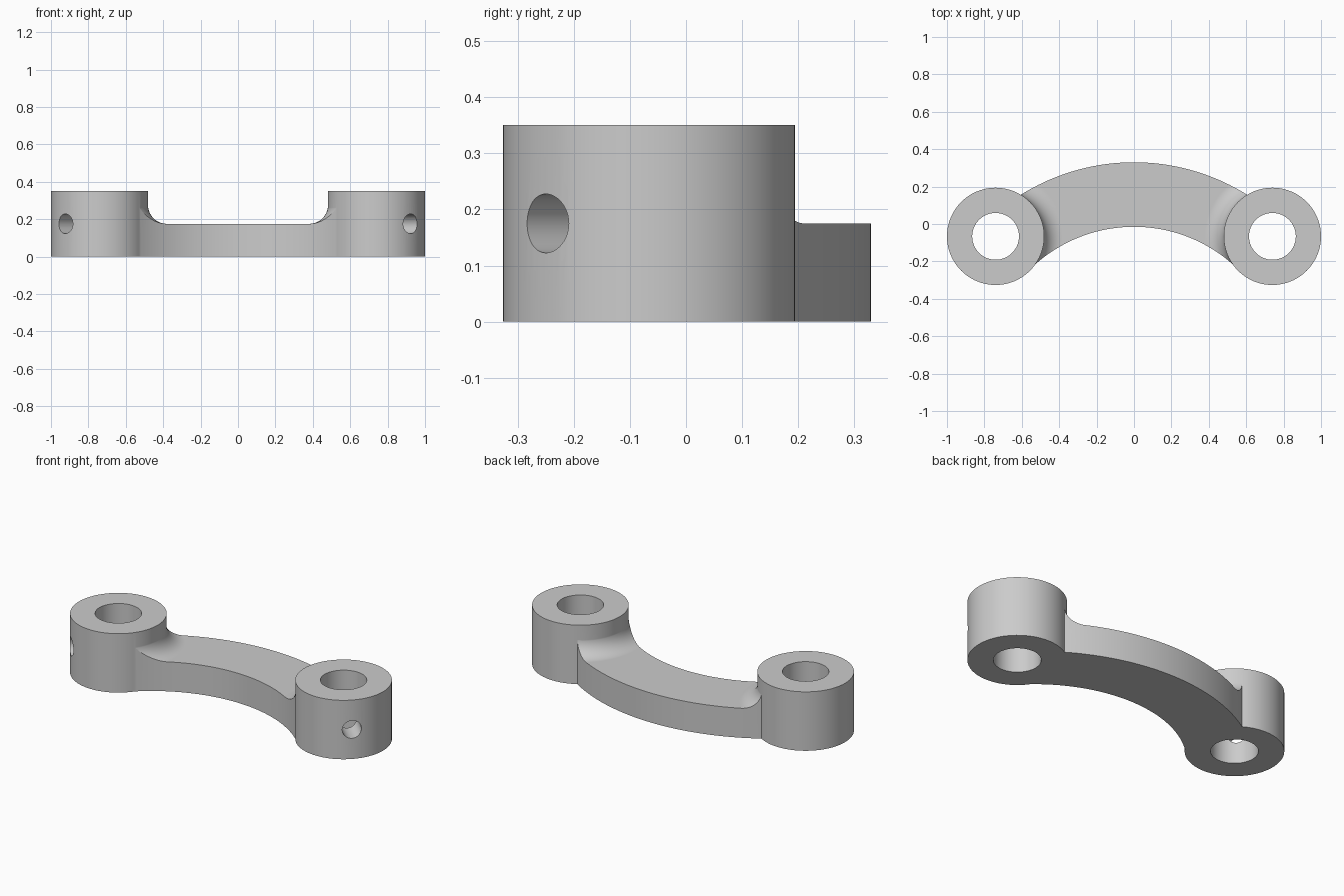
import bpy, bmesh, math
from mathutils import Vector, Matrix

cube = bpy.data.objects.get("Cube")
if cube:
    bpy.data.objects.remove(cube, do_unlink=True)

HUB_X, HUB_Y, HUB_R, HUB_H = 0.74, -0.066, 0.26, 0.35
BORE_R, SCREW_R = 0.125, 0.0525
ARM_Y, ARM_IN, ARM_OUT, ARM_H = -0.81, 0.795, 1.14, 0.175
FILLET = 0.1
SEG = 96

steel = bpy.data.materials.new("grey metal")
steel.use_nodes = True
grey = (0.6, 0.6, 0.6, 1)
steel.diffuse_color = grey
steel.node_tree.nodes["Principled BSDF"].inputs["Base Color"].default_value = grey


def finish(name, bm):
    bmesh.ops.recalc_face_normals(bm, faces=bm.faces)
    mesh = bpy.data.meshes.new(name)
    bm.to_mesh(mesh)
    bm.free()
    mesh.materials.append(steel)
    obj = bpy.data.objects.new(name, mesh)
    bpy.context.collection.objects.link(obj)
    return obj


def cylinder(name, radius, depth, matrix, segments=SEG):
    bm = bmesh.new()
    bmesh.ops.create_cone(bm, cap_ends=True, segments=segments, radius1=radius,
                          radius2=radius, depth=depth, matrix=matrix)
    return finish(name, bm)


def prism(name, outline, z0, z1):
    bm = bmesh.new()
    face = bm.faces.new([bm.verts.new((x, y, z0)) for x, y in outline])
    top = bmesh.ops.extrude_face_region(bm, geom=[face])["geom"]
    bmesh.ops.translate(bm, vec=(0, 0, z1 - z0),
                        verts=[v for v in top if isinstance(v, bmesh.types.BMVert)])
    return finish(name, bm)


def lathe(name, profile, centre):
    bm = bmesh.new()
    verts = [bm.verts.new((r, 0, z)) for r, z in profile]
    edges = [bm.edges.new(pair) for pair in zip(verts, verts[1:])]
    bmesh.ops.spin(bm, geom=verts + edges, cent=(0, 0, 0), axis=(0, 0, 1),
                   angle=math.tau, steps=SEG)
    bmesh.ops.remove_doubles(bm, verts=bm.verts, dist=1e-5)
    bmesh.ops.translate(bm, vec=centre, verts=bm.verts)
    return finish(name, bm)


def combine(target, tool, operation):
    mod = target.modifiers.new(tool.name, "BOOLEAN")
    mod.operation, mod.solver, mod.object = operation, "EXACT", tool
    bpy.context.view_layer.objects.active = target
    bpy.ops.object.modifier_apply(modifier=mod.name)
    bpy.data.objects.remove(tool, do_unlink=True)


def arc(radius, start, end, steps=64):
    for i in range(steps + 1):
        a = math.radians(start + (end - start) * i / steps)
        yield radius * math.sin(a), ARM_Y + radius * math.cos(a)


# Curved arm, tall enough to hold the fillets
arm = prism("curved_link", [*arc(ARM_OUT, -45, 45), *arc(ARM_IN, 45, -45)], 0, 0.3)

# Clearance above the arm, leaving a flared collar round each hub
clearance = prism("clearance", [(-1.2, -1), (1.2, -1), (1.2, 1), (-1.2, 1)], ARM_H, 0.4)
flare = [(0, 0.1), (HUB_R + FILLET, 0.1)]
for i in range(17):
    a = math.pi / 2 * i / 16
    flare.append((HUB_R + FILLET - (FILLET + 0.001) * math.sin(a),
                  ARM_H + FILLET * (1 - math.cos(a))))
flare += [(HUB_R - 0.001, 0.5), (0, 0.5)]
for side in (-1, 1):
    combine(clearance, lathe("flare", flare, (side * HUB_X, HUB_Y, 0)), "DIFFERENCE")
combine(arm, clearance, "DIFFERENCE")

# Hubs, each with a vertical bore and a diagonal set screw hole
for side in (-1, 1):
    centre = Vector((side * HUB_X, HUB_Y, HUB_H / 2))
    place = Matrix.Translation(centre)
    combine(arm, cylinder("hub", HUB_R, HUB_H, place), "UNION")
    combine(arm, cylinder("bore", BORE_R, 1, place), "DIFFERENCE")
    outward = Vector((side, -1, 0)).normalized()
    turn = outward.to_track_quat("Z", "Y").to_matrix().to_4x4()
    screw_place = Matrix.Translation(centre + outward * 0.2) @ turn
    combine(arm, cylinder("screw_hole", SCREW_R, 0.36, screw_place, 48), "DIFFERENCE")

# Smooth curved walls, crisp rims
bpy.ops.object.select_all(action="DESELECT")
arm.select_set(True)
bpy.context.view_layer.objects.active = arm
bpy.ops.object.shade_smooth_by_angle(angle=math.radians(25))
weighted = arm.modifiers.new("even shading", "WEIGHTED_NORMAL")
weighted.keep_sharp = True
